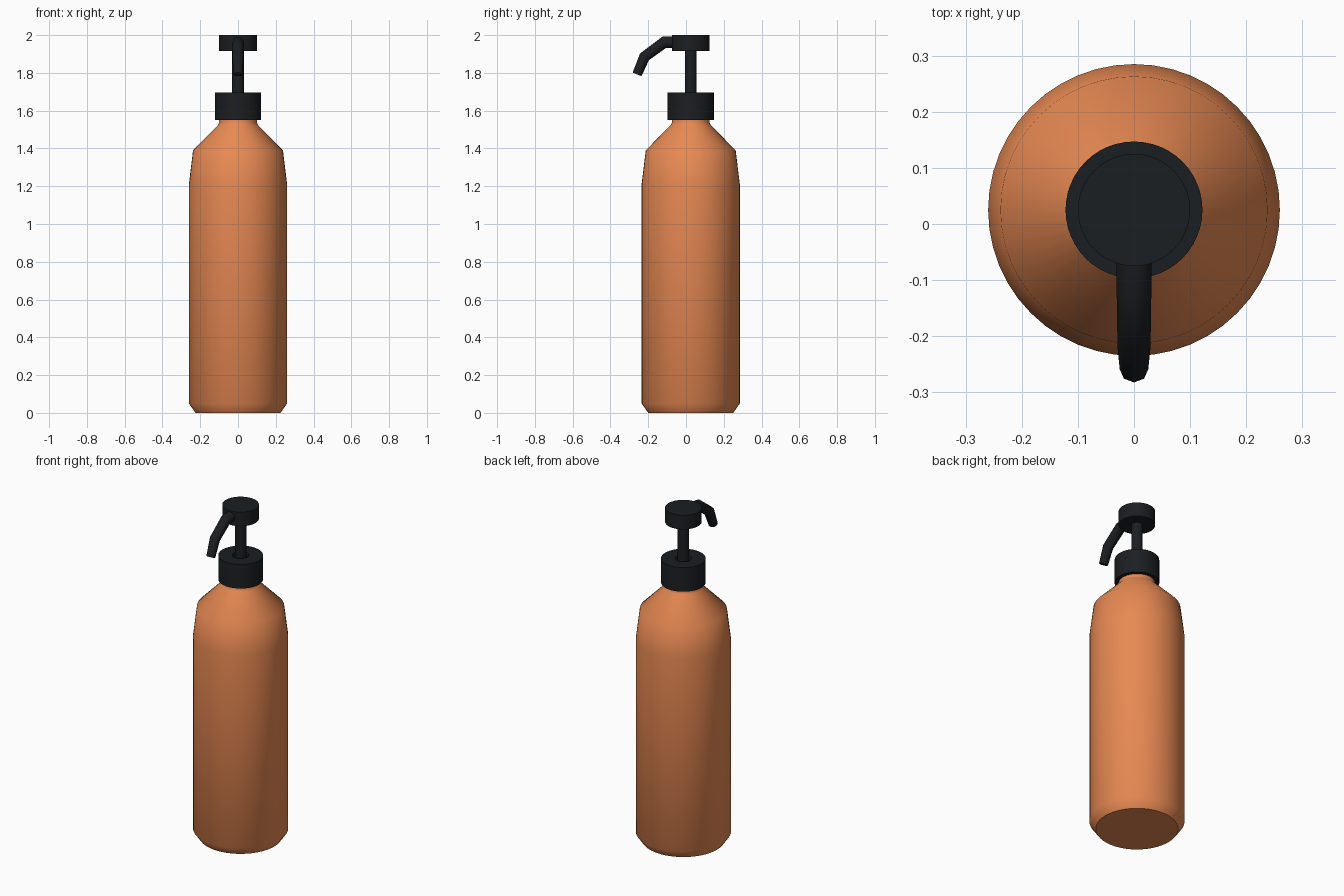
import bpy, bmesh, math

if "Cube" in bpy.data.objects:
    bpy.data.objects.remove(bpy.data.objects["Cube"])

CY = 0.025      # axis of the bottle in y
SEG = 48


def material(name, rgb):
    m = bpy.data.materials.new(name)
    m.diffuse_color = (*rgb, 1)
    m.use_nodes = True
    m.node_tree.nodes["Principled BSDF"].inputs["Base Color"].default_value = m.diffuse_color
    return m


ORANGE = material("orange_plastic", (0.8, 0.25, 0.085))
BLACK = material("black_plastic", (0.011, 0.013, 0.015))


def smooth(ob, angle):
    bpy.ops.object.select_all(action='DESELECT')
    ob.select_set(True)
    bpy.context.view_layer.objects.active = ob
    bpy.ops.object.shade_smooth_by_angle(angle=math.radians(angle))


def lathe(name, profile, mat, angle=40):
    """Revolve (radius, z) points around the bottle axis, capping both ends."""
    bm = bmesh.new()
    rings = []
    for r, z in profile:
        rings.append([bm.verts.new((r * math.cos(2 * math.pi * i / SEG),
                                    r * math.sin(2 * math.pi * i / SEG), z))
                      for i in range(SEG)])
    for a, b in zip(rings, rings[1:]):
        for i in range(SEG):
            j = (i + 1) % SEG
            bm.faces.new((a[i], a[j], b[j], b[i]))
    bm.faces.new(rings[0][::-1])
    bm.faces.new(rings[-1])
    bmesh.ops.recalc_face_normals(bm, faces=bm.faces)
    me = bpy.data.meshes.new(name)
    bm.to_mesh(me)
    bm.free()
    me.materials.append(mat)
    ob = bpy.data.objects.new(name, me)
    ob.location.y = CY
    bpy.context.collection.objects.link(ob)
    smooth(ob, angle)
    return ob


# Bottle body with chamfered base, tapered shoulder and neck
lathe("bottle", [(0.225, 0), (0.26, 0.05), (0.26, 1.21), (0.238, 1.39),
                 (0.105, 1.525), (0.1, 1.535), (0.1, 1.56)], ORANGE, 50)

# Screw cap with a shallow recess around the stem
lathe("cap", [(0.122, 1.55), (0.122, 1.695), (0.045, 1.695), (0.045, 1.67)], BLACK)

# Pump stem and press head
lathe("pump_stem", [(0.031, 1.66), (0.031, 1.93)], BLACK)
lathe("pump_head", [(0.1, 1.915), (0.1, 2.0)], BLACK)

# Bent spout, tapering to the tip
cu = bpy.data.curves.new("spout", 'CURVE')
cu.dimensions = '3D'
cu.bevel_depth = 0.031
cu.bevel_resolution = 2
cu.use_fill_caps = True
path = [(0.0, 1.964, 1), (-0.115, 1.962, 1), (-0.22, 1.885, 0.95), (-0.259, 1.792, 0.82)]
sp = cu.splines.new('POLY')
sp.points.add(len(path) - 1)
for p, (y, z, r) in zip(sp.points, path):
    p.co = (0, y, z, 1)
    p.radius = r
spout = bpy.data.objects.new("spout", cu)
bpy.context.collection.objects.link(spout)
bpy.ops.object.select_all(action='DESELECT')
spout.select_set(True)
bpy.context.view_layer.objects.active = spout
bpy.ops.object.convert(target='MESH')
spout = bpy.context.object
spout.name = "spout"
spout.data.materials.clear()
spout.data.materials.append(BLACK)
smooth(spout, 50)
